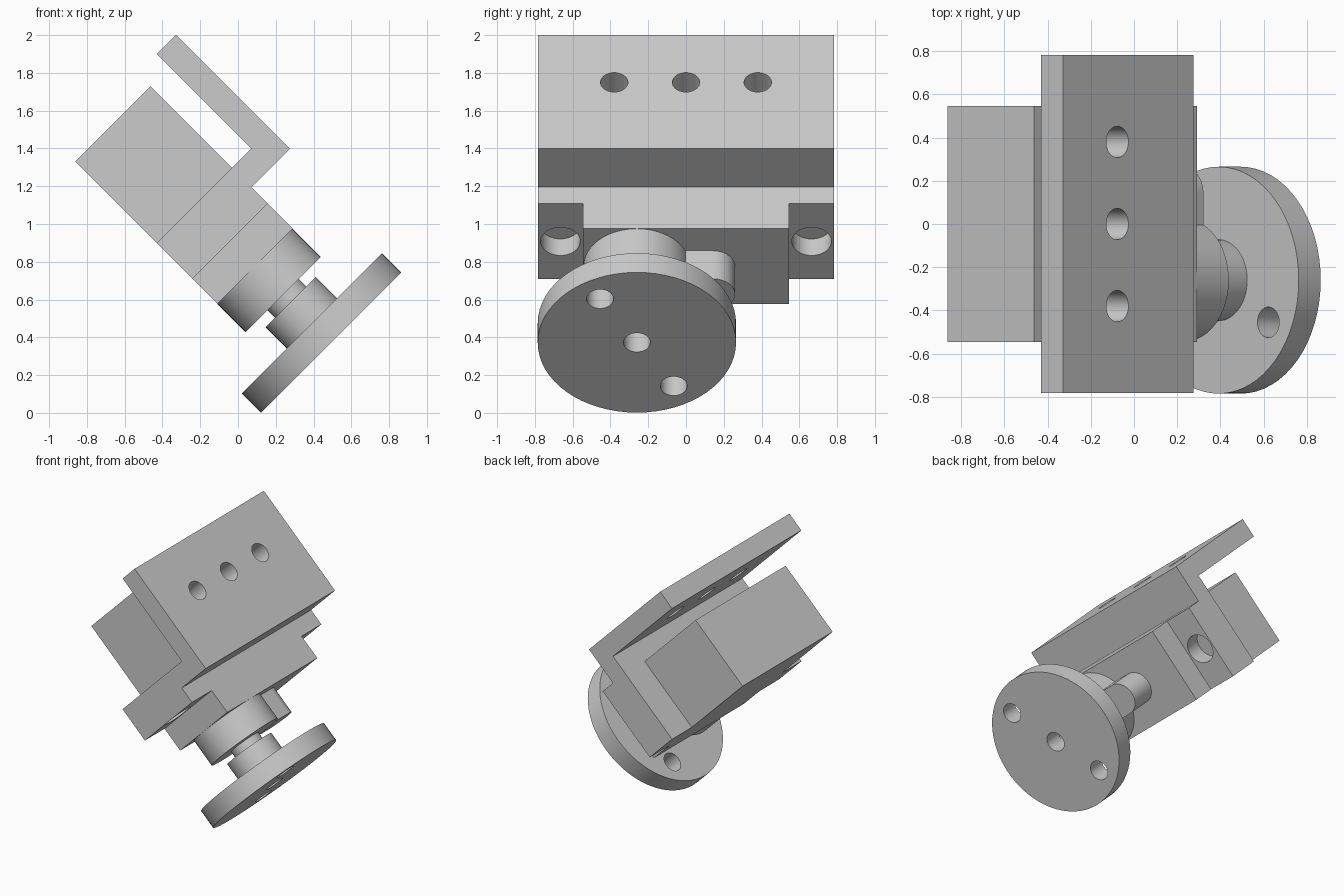
import bpy, bmesh, math
from mathutils import Matrix

if "Cube" in bpy.data.objects:
    bpy.data.objects.remove(bpy.data.objects["Cube"])

# Local frame: x = motor shaft direction, z = bracket outward side.
# Everything is tilted 45 degrees about y at the end.
TILT = Matrix.Rotation(math.radians(45), 4, 'Y')
AXIS_Y, AXIS_Z = -0.26, 0.612
Z0, Z1 = 0.331, 0.896
parts = []


def finish(name, bm, keep=True):
    bmesh.ops.recalc_face_normals(bm, faces=bm.faces)
    me = bpy.data.meshes.new(name)
    bm.to_mesh(me)
    bm.free()
    ob = bpy.data.objects.new(name, me)
    bpy.context.collection.objects.link(ob)
    if keep:
        parts.append(ob)
    return ob


def box(name, x, y, z, keep=True):
    bm = bmesh.new()
    bmesh.ops.create_cube(bm, size=1)
    for v in bm.verts:
        v.co = [r[0] if c < 0 else r[1] for c, r in zip(v.co, (x, y, z))]
    return finish(name, bm, keep)


def prism(name, pts, axis, lo, hi, keep=True):
    """Extrude a profile: axis 'X' takes (y, z) points, axis 'Y' takes (x, z)."""
    bm = bmesh.new()
    f = bm.faces.new([bm.verts.new((lo, a, b) if axis == 'X' else (a, lo, b)) for a, b in pts])
    r = bmesh.ops.extrude_face_region(bm, geom=[f])
    for v in r['geom']:
        if isinstance(v, bmesh.types.BMVert):
            v.co['XY'.index(axis)] = hi
    return finish(name, bm, keep)


def rod(name, x, y, z, r, keep=True, n=48):
    pts = [(y + r * math.cos(2 * math.pi * i / n), z + r * math.sin(2 * math.pi * i / n)) for i in range(n)]
    return prism(name, pts, 'X', x[0], x[1], keep)


def cut(ob, cutters):
    for c in cutters:
        m = ob.modifiers.new("cut", 'BOOLEAN')
        m.operation, m.solver, m.object = 'DIFFERENCE', 'EXACT', c
        bpy.context.view_layer.objects.active = ob
        bpy.ops.object.modifier_apply(modifier=m.name)
        bpy.data.objects.remove(c)


# Motor body
box("motor_body", (-1.55, -0.485), (-0.545, 0.545), (Z0, Z1))

# Mounting ears with blind screw holes
for side, label in ((-1, "front"), (1, "back")):
    ys = sorted((side * 0.545, side * 0.783))
    ear = box(label + "_ear", (-0.795, -0.672), ys, (Z0, Z1))
    cut(ear, [rod("hole", (-0.9, -0.6), side * 0.665, AXIS_Z, 0.105, False)])

# L-shaped bracket with a window for the motor and three holes
profile = [(-0.94, Z0), (-0.795, Z0), (-0.795, 1.183), (-1.648, 1.183),
           (-1.648, 1.04), (-0.94, 1.04)]
bracket = prism("bracket", profile, 'Y', -0.783, 0.783)
holes = [box("window", (-1.2, -0.6), (-0.545, 0.545), (0.1, Z1), False)]
for y in (-0.38, 0, 0.38):
    bm = bmesh.new()
    bmesh.ops.create_cone(bm, cap_ends=True, segments=40, radius1=0.0725, radius2=0.0725, depth=0.4,
                          matrix=Matrix.Translation((-1.292, y, 1.11)))
    holes.append(finish("hole", bm, False))
cut(bracket, holes)

# Gear housing: large round boss plus a small rounded lobe
rod("gear_boss", (-0.485, -0.274), AXIS_Y, AXIS_Z, 0.282)
lobe = [(AXIS_Y, AXIS_Z - 0.117), (AXIS_Y, AXIS_Z + 0.117)]
for i in range(25):
    a = math.pi / 2 - math.pi * i / 24
    lobe.append((0.143 + 0.117 * math.cos(a), AXIS_Z + 0.117 * math.sin(a)))
prism("gear_lobe", lobe[:2] + lobe[2:], 'X', -0.485, -0.275)

# Output shaft, hub and round horn
rod("shaft", (-0.274, -0.215), AXIS_Y, AXIS_Z, 0.117)
hub = rod("hub", (-0.217, -0.059), AXIS_Y, AXIS_Z, 0.188)
cut(hub, [rod("hole", (-0.3, 0.2), AXIS_Y, AXIS_Z, 0.07, False)])
horn = rod("horn_disc", (-0.059, 0.085), AXIS_Y, AXIS_Z, 0.525, n=64)
cut(horn, [rod("hole", (-0.3, 0.2), AXIS_Y - 0.195 * s, AXIS_Z + 0.326 * s, 0.071, False)
           for s in (-1, 0, 1)])

# Tilt the assembly and shade round walls smooth
for ob in parts:
    ob.data.transform(TILT)
    bpy.ops.object.select_all(action='DESELECT')
    ob.select_set(True)
    bpy.context.view_layer.objects.active = ob
    bpy.ops.object.shade_smooth_by_angle(angle=math.radians(30))
